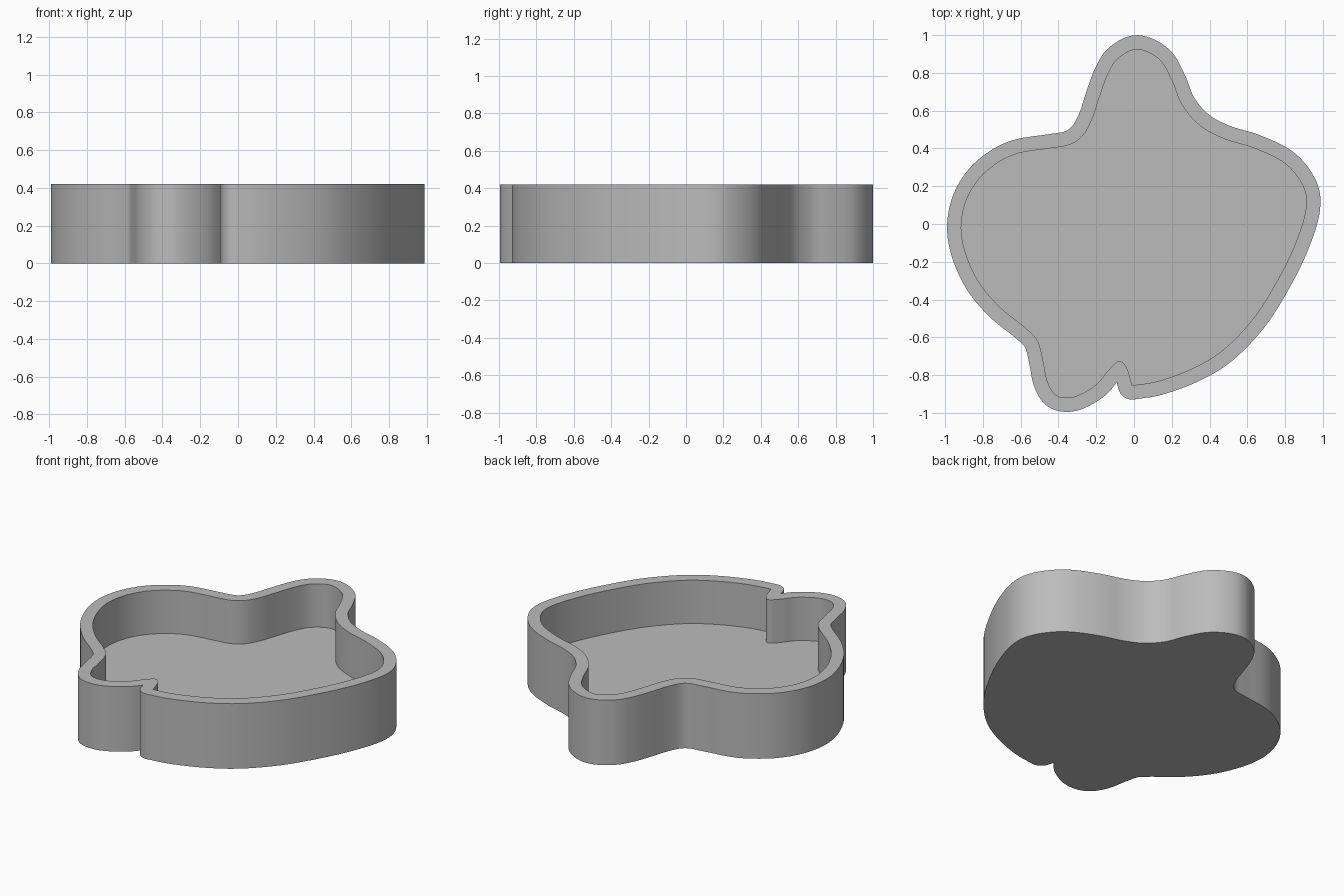
import bpy
import bmesh
import math
from mathutils import Vector

HEIGHT = 0.42
FLOOR = 0.14
WALL = 0.075
STEPS = 8

default = bpy.data.objects.get("Cube")
if default:
    bpy.data.objects.remove(default, do_unlink=True)

# Inner outline, counter-clockwise, starting at its single sharp corner
OUTLINE = [
    (-.01, -.855), (.135, -.83), (.32, -.76), (.48, -.66), (.64, -.49),
    (.77, -.28), (.86, -.09), (.91, .08), (.895, .2), (.8, .32),
    (.64, .4), (.48, .45), (.35, .52), (.255, .63), (.2, .76),
    (.135, .87), (.02, .925), (-.08, .88), (-.135, .8), (-.18, .68),
    (-.22, .56), (-.27, .47), (-.34, .42), (-.45, .4), (-.61, .375),
    (-.72, .325), (-.82, .24), (-.89, .12), (-.915, -.02), (-.89, -.16),
    (-.82, -.31), (-.71, -.44), (-.58, -.545), (-.51, -.62), (-.48, -.73),
    (-.46, -.83), (-.42, -.9), (-.36, -.92), (-.29, -.905), (-.2, -.85),
    (-.14, -.78), (-.085, -.727), (-.045, -.75), (-.025, -.8),
]


def smooth_outline(points):
    """Catmull-Rom curve that leaves and returns to the sharp first point."""
    pts = [Vector(p) for p in points]
    pts.append(pts[0].copy())
    pts = [2 * pts[0] - pts[1]] + pts + [2 * pts[-1] - pts[-2]]
    curve = []
    for a, b, c, d in zip(pts, pts[1:], pts[2:], pts[3:]):
        for i in range(STEPS):
            t = i / STEPS
            curve.append(0.5 * (2 * b + (c - a) * t
                                + (2 * a - 5 * b + 4 * c - d) * t * t
                                + (3 * b - a - 3 * c + d) * t ** 3))
    return curve


def offset_outline(curve, distance):
    """Parallel outline: arcs round outward corners, overlaps removed."""
    result = []
    for i, p in enumerate(curve):
        before = p - curve[i - 1]
        after = curve[(i + 1) % len(curve)] - p
        start = math.atan2(-before.x, before.y)
        turn = math.atan2(before.cross(after), before.dot(after))
        count = max(1, int(turn / math.radians(12)))
        for k in range(count):
            angle = start + turn * (k + 0.5) / count
            q = p + distance * Vector((math.cos(angle), math.sin(angle)))
            if min((q - c).length for c in curve) > distance - 0.0015:
                result.append(q)
    return result


def add_ring(bm, outline, z):
    verts = [bm.verts.new((p.x, p.y, z)) for p in outline]
    edges = [bm.edges.new((verts[i - 1], verts[i])) for i in range(len(verts))]
    return verts, edges


def add_wall(bm, low, high):
    for i in range(len(low)):
        bm.faces.new((low[i - 1], low[i], high[i], high[i - 1]))


inner = smooth_outline(OUTLINE)
outer = offset_outline(inner, WALL)

# Tray: base, outer wall, flat rim, inner wall and raised floor
bm = bmesh.new()
base, _ = add_ring(bm, outer, 0)
rim_out, rim_out_edges = add_ring(bm, outer, HEIGHT)
rim_in, rim_in_edges = add_ring(bm, inner, HEIGHT)
floor, _ = add_ring(bm, inner, FLOOR)
add_wall(bm, base, rim_out)
add_wall(bm, floor, rim_in)
bm.faces.new(base)
bm.faces.new(floor)
bmesh.ops.triangle_fill(bm, edges=rim_out_edges + rim_in_edges,
                        use_beauty=True, normal=(0, 0, 1))
bmesh.ops.recalc_face_normals(bm, faces=bm.faces)

mesh = bpy.data.meshes.new("tray")
bm.to_mesh(mesh)
bm.free()
tray = bpy.data.objects.new("tray", mesh)
bpy.context.collection.objects.link(tray)

# Plain grey material
grey = bpy.data.materials.new("plain grey")
grey.use_nodes = True
colour = (0.5, 0.5, 0.5, 1)
grey.diffuse_color = colour
grey.node_tree.nodes["Principled BSDF"].inputs["Base Color"].default_value = colour
mesh.materials.append(grey)

# Smooth walls with crisp edges
bpy.context.view_layer.objects.active = tray
tray.select_set(True)
bpy.ops.object.shade_smooth_by_angle(angle=math.radians(30))
